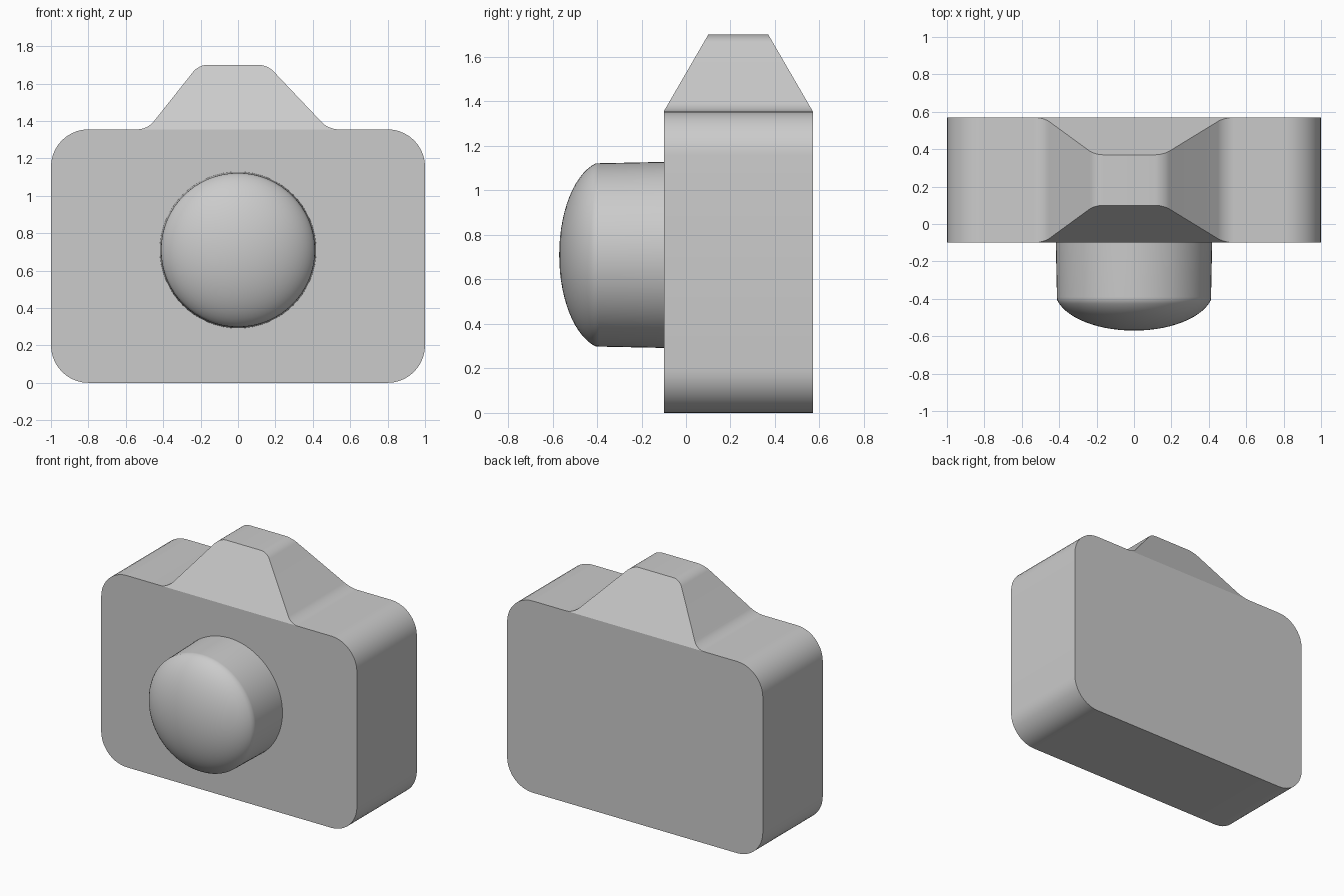
import bpy, bmesh
from math import sin, cos, pi, radians
from mathutils import Vector

if "Cube" in bpy.data.objects:
    bpy.data.objects.remove(bpy.data.objects["Cube"])

FRONT, BACK, SHOULDER, TOP = -0.10, 0.57, 1.355, 1.70


def rounded(prev, corner, nxt, d, n=8):
    """Round one corner of an outline, starting d away from it on both sides."""
    p, c, q = Vector(prev), Vector(corner), Vector(nxt)
    a, b = c + (p - c).normalized() * d, c + (q - c).normalized() * d
    h1, h2 = a.lerp(c, 0.55), b.lerp(c, 0.55)
    pts = []
    for i in range(n + 1):
        t = i / n
        s = 1 - t
        pts.append(a * s**3 + h1 * (3 * s * s * t) + h2 * (3 * s * t * t) + b * t**3)
    return pts


def finish(bm, name, angle):
    bmesh.ops.recalc_face_normals(bm, faces=bm.faces[:])
    mesh = bpy.data.meshes.new(name)
    bm.to_mesh(mesh)
    bm.free()
    ob = bpy.data.objects.new(name, mesh)
    bpy.context.collection.objects.link(ob)
    bpy.ops.object.select_all(action='DESELECT')
    ob.select_set(True)
    bpy.context.view_layer.objects.active = ob
    bpy.ops.object.shade_smooth_by_angle(angle=radians(angle))
    return ob


# Outline: box with rounded corners, then the viewfinder hump on top
box = [(-1, SHOULDER), (-1, 0), (1, 0), (1, SHOULDER)]
case = []
for i in range(4):
    case += rounded(box[i - 1], box[i], box[(i + 1) % 4], 0.20, 10)
h = [(1, SHOULDER), (0.484, SHOULDER), (0.157, TOP),
     (-0.21, TOP), (-0.484, SHOULDER), (-1, SHOULDER)]
hump = []
for i, d in zip(range(1, 5), (0.05, 0.045, 0.045, 0.05)):
    hump += rounded(h[i - 1], h[i], h[i + 1], d, 6)

# Camera body: hump leans inward at front and back as it rises
bm = bmesh.new()
rings = []
for y, lean in ((FRONT, 1), (BACK, -1)):
    def vert(p):
        inset = 0.20 * max(0, p[1] - SHOULDER) / (TOP - SHOULDER)
        return bm.verts.new((p[0], y + lean * inset, p[1]))
    cv, hv = [vert(p) for p in case], [vert(p) for p in hump]
    bm.faces.new(cv + [hv[0], hv[-1]])
    bm.faces.new(hv)
    rings.append(cv + hv)
a, b = rings
for i in range(len(a)):
    j = (i + 1) % len(a)
    bm.faces.new((a[i], a[j], b[j], b[i]))
finish(bm, "camera_body", 25)

# Lens: slightly tapered barrel with a domed front, turned about its axis
centre_z, n = 0.71, 14
profile = [(0.418, FRONT), (0.412, -0.39)]
for i in range(n + 1):
    t = radians(14) + (pi / 2 - radians(14)) * i / n
    profile.append((0.424 * cos(t), -0.354 - 0.216 * sin(t)))
bm = bmesh.new()
verts = [bm.verts.new((r, y, centre_z)) for r, y in profile]
edges = [bm.edges.new(e) for e in zip(verts, verts[1:])]
bmesh.ops.spin(bm, geom=verts + edges, cent=(0, 0, centre_z), axis=(0, 1, 0),
               angle=2 * pi, steps=64)
bmesh.ops.remove_doubles(bm, verts=bm.verts[:], dist=0.0005)
lens = finish(bm, "lens", 40)
if max(lens.data.polygons, key=lambda p: -p.center.y).normal.y > 0:
    lens.data.flip_normals()
